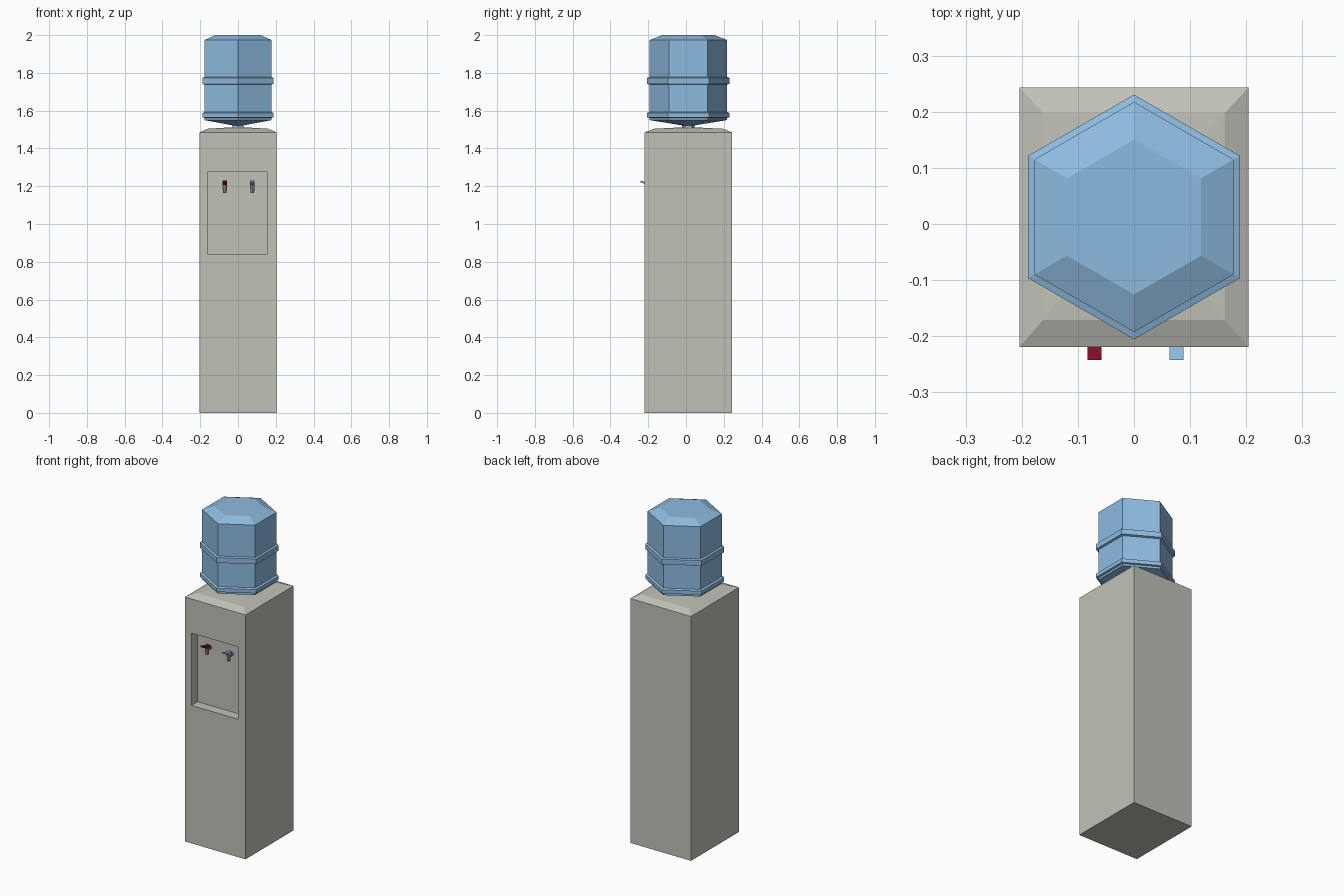
import bpy, bmesh, math

if "Cube" in bpy.data.objects:
    bpy.data.objects.remove(bpy.data.objects["Cube"])


def material(name, rgb):
    m = bpy.data.materials.new(name)
    m.diffuse_color = (*rgb, 1)
    m.use_nodes = True
    m.node_tree.nodes["Principled BSDF"].inputs["Base Color"].default_value = m.diffuse_color
    return m


GREY = material("cabinet grey", (0.53, 0.54, 0.48))
BLUE = material("water blue", (0.27, 0.50, 0.74))
RED = material("hot red", (0.22, 0.004, 0.016))
METAL = material("tap grey", (0.36, 0.36, 0.34))


def loft(name, rings, mat):
    """Skin a list of equal-length point rings and cap both ends."""
    bm = bmesh.new()
    vs = [[bm.verts.new(p) for p in r] for r in rings]
    n = len(vs[0])
    for a, b in zip(vs, vs[1:]):
        for i in range(n):
            j = (i + 1) % n
            bm.faces.new((a[i], a[j], b[j], b[i]))
    bm.faces.new(vs[0][::-1])
    bm.faces.new(vs[-1])
    bmesh.ops.recalc_face_normals(bm, faces=bm.faces)
    me = bpy.data.meshes.new(name)
    bm.to_mesh(me)
    bm.free()
    me.materials.append(mat)
    ob = bpy.data.objects.new(name, me)
    bpy.context.collection.objects.link(ob)
    return ob


def rect(x0, x1, y0, y1, z):
    return [(x0, y0, z), (x1, y0, z), (x1, y1, z), (x0, y1, z)]


def ngon(cx, cy, r, z, n=6, start=math.pi / 2):
    return [(cx + r * math.cos(start + 2 * math.pi * i / n),
             cy + r * math.sin(start + 2 * math.pi * i / n), z) for i in range(n)]


# Cabinet with sloped top edge and shallow rise towards the bottle neck
cabinet = loft("cabinet", [
    rect(-0.204, 0.204, -0.219, 0.243, 0),
    rect(-0.204, 0.204, -0.219, 0.243, 1.485),
    rect(-0.162, 0.162, -0.171, 0.198, 1.504),
    rect(-0.05, 0.05, -0.038, 0.062, 1.511)], GREY)

# Tap recess cut into the front
cutter = loft("recess_cutter", [rect(-0.16, 0.154, -0.3, -0.16, 0.838),
                                rect(-0.16, 0.154, -0.3, -0.16, 1.277)], GREY)
cutter.hide_render = True
mod = cabinet.modifiers.new("recess", 'BOOLEAN')
mod.operation = 'DIFFERENCE'
mod.solver = 'EXACT'
mod.object = cutter
bpy.context.view_layer.objects.active = cabinet
bpy.ops.object.modifier_apply(modifier=mod.name)
bpy.data.objects.remove(cutter)

# Six-sided bottle: (radius, height) from neck to top, with two raised bands
profile = [(0.033, 1.50), (0.033, 1.522), (0.205, 1.55), (0.205, 1.562),
           (0.218, 1.565), (0.218, 1.588), (0.205, 1.593), (0.205, 1.738),
           (0.218, 1.742), (0.218, 1.774), (0.205, 1.778), (0.205, 1.974),
           (0.138, 2.0)]
loft("bottle", [ngon(0, 0.0125, r, z) for r, z in profile], BLUE)

# Hot and cold taps: spout, pipe to the back wall and sloping lever
for label, x, col in (("hot", -0.07, RED), ("cold", 0.076, BLUE)):
    loft(label + "_spout", [ngon(x, -0.197, 0.009, 1.163, 8),
                            ngon(x, -0.197, 0.013, 1.207, 8)], METAL)
    loft(label + "_pipe", [[(x + 0.008 * math.cos(a), y, 1.192 + 0.008 * math.sin(a))
                            for a in [i * math.pi / 4 for i in range(8)]]
                           for y in (-0.197, -0.158)], METAL)
    loft(label + "_lever", [[(x - 0.0125, y, z), (x + 0.0125, y, z),
                             (x + 0.0125, y, z + t), (x - 0.0125, y, z + t)]
                            for y, z, t in ((-0.242, 1.222, 0.008),
                                            (-0.21, 1.207, 0.014),
                                            (-0.182, 1.205, 0.012))], col)
